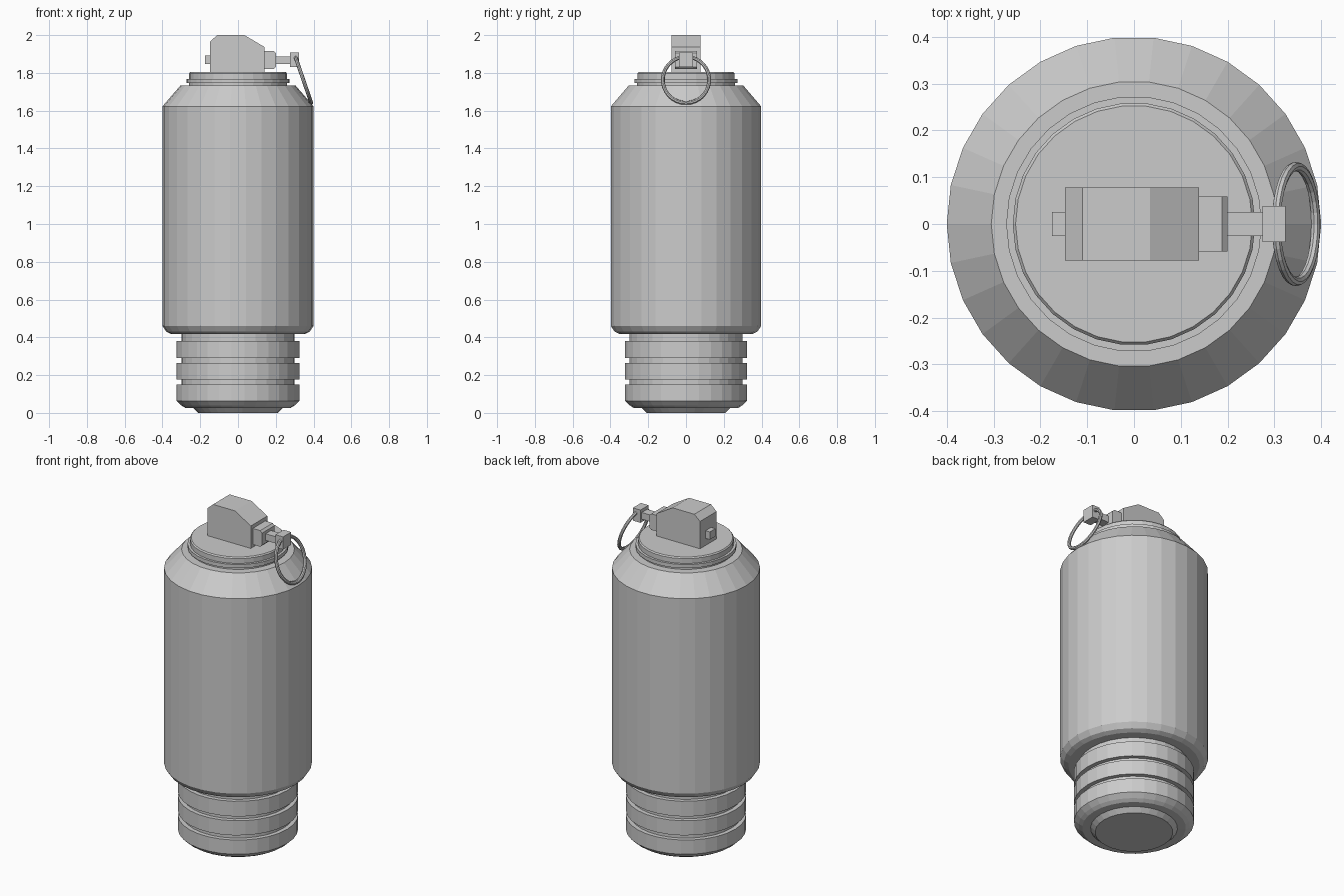
import bpy, bmesh, math

if "Cube" in bpy.data.objects:
    bpy.data.objects.remove(bpy.data.objects["Cube"])

SIDES = 30


def make_object(name, bm):
    bmesh.ops.recalc_face_normals(bm, faces=bm.faces[:])
    mesh = bpy.data.meshes.new(name)
    bm.to_mesh(mesh)
    bm.free()
    obj = bpy.data.objects.new(name, mesh)
    bpy.context.collection.objects.link(obj)
    return obj


def lathe(name, profile):
    """Closed turned solid from (radius, z) points, capped at both ends."""
    bm = bmesh.new()
    rings = []
    for r, z in profile:
        rings.append([bm.verts.new((r * math.cos(2 * math.pi * i / SIDES),
                                    r * math.sin(2 * math.pi * i / SIDES), z))
                      for i in range(SIDES)])
    for a, b in zip(rings, rings[1:]):
        for i in range(SIDES):
            j = (i + 1) % SIDES
            bm.faces.new((a[i], a[j], b[j], b[i]))
    bm.faces.new(rings[0])
    bm.faces.new(rings[-1])
    return make_object(name, bm)


def extrude_xz(name, outline, half_width):
    """Side outline in x, z pushed out evenly along y."""
    bm = bmesh.new()
    near = [bm.verts.new((x, -half_width, z)) for x, z in outline]
    far = [bm.verts.new((x, half_width, z)) for x, z in outline]
    bm.faces.new(near)
    bm.faces.new(far)
    n = len(outline)
    for i in range(n):
        j = (i + 1) % n
        bm.faces.new((near[i], near[j], far[j], far[i]))
    return make_object(name, bm)


def box(name, x0, x1, z0, z1, half_width):
    return extrude_xz(name, [(x0, z0), (x1, z0), (x1, z1), (x0, z1)], half_width)


# Grooved base: foot, chamfer, three ribs separated by two grooves
base = [(0.21, 0.0), (0.235, 0.025), (0.28, 0.027), (0.30, 0.04)]
for z0, z1 in [(0.064, 0.149), (0.177, 0.264), (0.29, 0.38)]:
    if z0 > 0.1:
        base.append((0.30, z0))
    base += [(0.325, z0), (0.325, z1), (0.30, z1)]
base.append((0.30, 0.43))
lathe("grooved_base", base)

# Main canister with chamfered bottom and sloped shoulder
lathe("canister_body", [(0.355, 0.418), (0.38, 0.43), (0.40, 0.46),
                        (0.40, 1.623), (0.305, 1.733)])

# Neck with raised flange
lathe("neck_cap", [(0.26, 1.72), (0.26, 1.746), (0.273, 1.746), (0.273, 1.768),
                   (0.259, 1.768), (0.259, 1.797), (0.253, 1.804)])

# Trigger housing and the pin running through it
extrude_xz("trigger_housing", [(-0.147, 1.80), (0.139, 1.80), (0.139, 1.938),
                               (0.034, 2.0), (-0.11, 2.0), (-0.147, 1.967)], 0.078)
extrude_xz("pin_socket", [(0.13, 1.82), (0.188, 1.82), (0.20, 1.832),
                          (0.20, 1.904), (0.188, 1.916), (0.13, 1.916)], 0.059)
box("pin_tail", -0.175, -0.14, 1.846, 1.892, 0.026)
box("pin_rod", 0.19, 0.285, 1.848, 1.888, 0.026)
box("pin_head", 0.274, 0.324, 1.831, 1.907, 0.038)

# Tilted pull ring hanging from the pin head
bpy.ops.mesh.primitive_torus_add(major_radius=0.123, minor_radius=0.01,
                                 major_segments=30, minor_segments=8,
                                 location=(0.346, 0, 1.763),
                                 rotation=(0, math.radians(71), 0))
ring = bpy.context.object
ring.name = "pull_ring"
ring.scale = (1.05, 1, 1)
